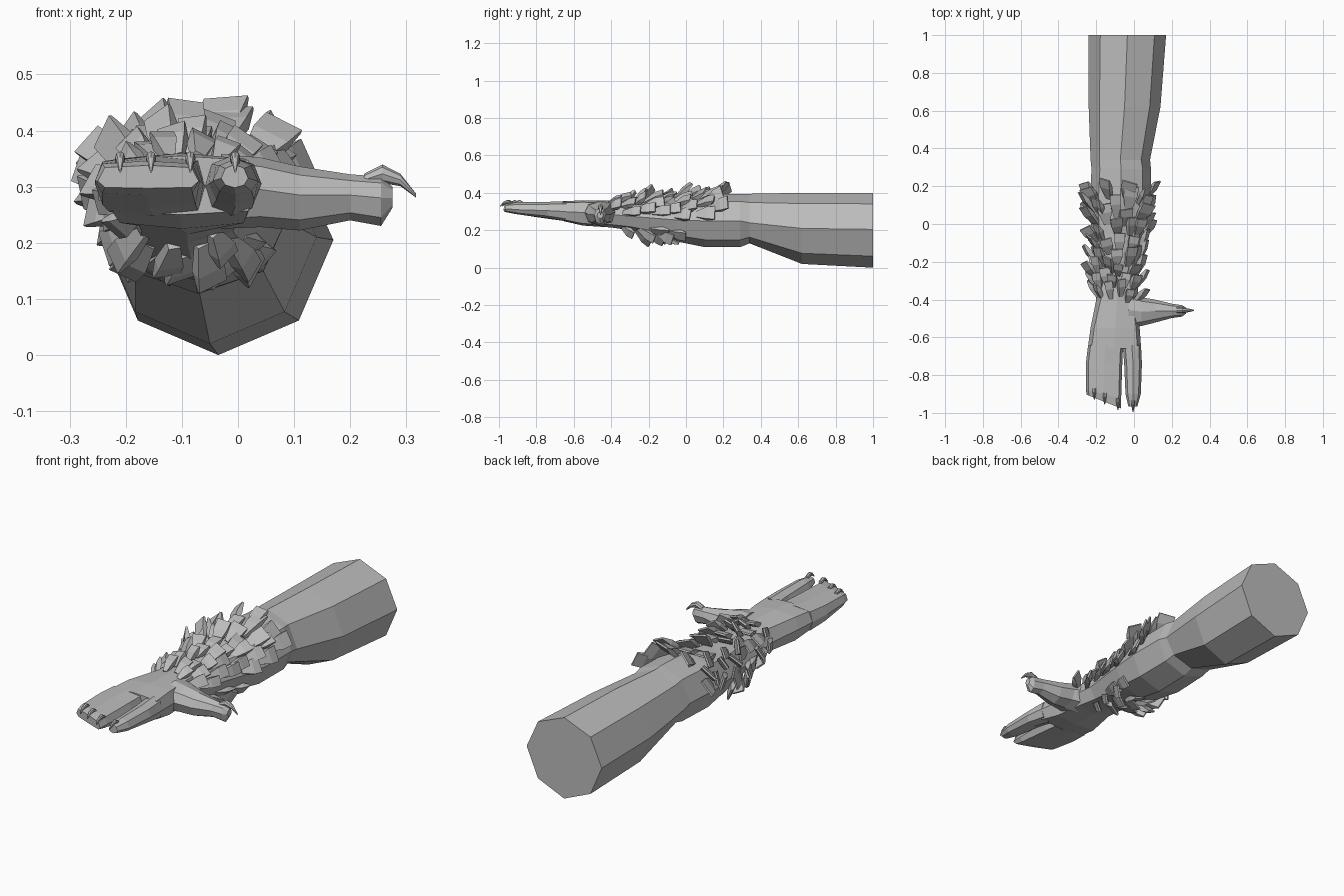
import bpy, bmesh, math, random
from mathutils import Vector, Matrix

if "Cube" in bpy.data.objects:
    bpy.data.objects.remove(bpy.data.objects["Cube"])

random.seed(4)
grey = bpy.data.materials.new("grey")
grey.diffuse_color = (0.5, 0.5, 0.5, 1)
grey.use_nodes = True
grey.node_tree.nodes["Principled BSDF"].inputs["Base Color"].default_value = grey.diffuse_color


def finish(name, bm):
    bmesh.ops.recalc_face_normals(bm, faces=bm.faces)
    me = bpy.data.meshes.new(name)
    bm.to_mesh(me)
    bm.free()
    me.materials.append(grey)
    ob = bpy.data.objects.new(name, me)
    bpy.context.collection.objects.link(ob)
    return ob


def loft(name, rings, along_x=False):
    """Eight-sided loft; ring = position, side min/max, z min/max, widest z, boxiness, end slant."""
    bm = bmesh.new()
    loops = []
    for a, u0, u1, z0, z1, zm, k, slant in rings:
        c, r = (u0 + u1) / 2, (u1 - u0) / 2
        loop = []
        for s, t in ((1, 0), (k, k), (0, 1), (-k, k), (-1, 0), (-k, -k), (0, -1), (k, -k)):
            u = c + s * r
            z = zm + t * ((z1 - zm) if t > 0 else (zm - z0))
            p = a + slant * s * r
            loop.append(bm.verts.new((p, u, z) if along_x else (u, p, z)))
        loops.append(loop)
    for l0, l1 in zip(loops, loops[1:]):
        for i in range(8):
            j = (i + 1) % 8
            bm.faces.new((l0[i], l0[j], l1[j], l1[i]))
    bm.faces.new(loops[0])
    bm.faces.new(loops[-1])
    return finish(name, bm)


# Forearm, wrist and palm
ARM = [
    (1.00, -0.24, 0.17, 0.00, 0.40, 0.205, 0.70, 0),
    (0.62, -0.24, 0.14, 0.02, 0.40, 0.21, 0.70, 0),
    (0.34, -0.23, 0.085, 0.13, 0.395, 0.24, 0.70, 0),
    (0.29, -0.225, 0.09, 0.11, 0.395, 0.25, 0.72, 0),
    (0.10, -0.235, 0.09, 0.11, 0.39, 0.25, 0.72, 0),
    (-0.05, -0.225, 0.07, 0.14, 0.375, 0.255, 0.72, 0),
    (-0.30, -0.20, 0.02, 0.20, 0.36, 0.275, 0.74, 0),
    (-0.40, -0.20, 0.02, 0.215, 0.36, 0.285, 0.78, 0),
    (-0.55, -0.23, 0.03, 0.225, 0.36, 0.295, 0.85, 0),
    (-0.66, -0.245, 0.038, 0.25, 0.355, 0.30, 0.86, 0),
]
loft("arm_and_palm", ARM)

# Three joined fingers and the separate index finger
loft("joined_fingers", [
    (-0.64, -0.243, -0.058, 0.248, 0.355, 0.30, 0.86, 0),
    (-0.74, -0.255, -0.062, 0.262, 0.351, 0.305, 0.86, 0),
    (-0.90, -0.255, -0.068, 0.285, 0.346, 0.31, 0.86, -0.25),
    (-0.94, -0.25, -0.07, 0.297, 0.338, 0.31, 0.86, -0.40)])
loft("index_finger", [
    (-0.64, -0.06, 0.037, 0.248, 0.355, 0.30, 0.75, 0),
    (-0.74, -0.052, 0.042, 0.265, 0.352, 0.305, 0.72, 0),
    (-0.90, -0.045, 0.036, 0.285, 0.35, 0.31, 0.70, 0),
    (-0.965, -0.03, 0.018, 0.298, 0.34, 0.315, 0.70, 0)])

# Thumb
loft("thumb", [
    (-0.03, -0.55, -0.36, 0.225, 0.358, 0.295, 0.75, 0),
    (0.04, -0.54, -0.388, 0.228, 0.352, 0.295, 0.72, 0),
    (0.11, -0.522, -0.40, 0.222, 0.336, 0.285, 0.70, 0),
    (0.20, -0.498, -0.422, 0.24, 0.322, 0.285, 0.70, 0),
    (0.255, -0.49, -0.43, 0.23, 0.318, 0.28, 0.70, 0),
    (0.275, -0.475, -0.442, 0.262, 0.30, 0.28, 0.70, 0)], True)


# Claws: small hooked lofts on each fingertip
def claw(name, a, mid, z, d, size, along_x=False):
    steps = ((0, .5, 0, .3), (.35, .5, .12, .45), (.7, .35, 0, .3), (1, .1, -.3, .1))
    loft(name, [(a + d * size * t, mid - w * size * .3, mid + w * size * .3,
                 z + (h - th * .4) * size, z + (h + th * .4) * size, z + h * size, 0.7, 0)
                for t, w, h, th in steps], along_x)


for i, (x, y) in enumerate(((-0.21, -0.87), (-0.155, -0.895), (-0.085, -0.925), (-0.005, -0.935))):
    claw("claw_%d" % i, y, x, 0.345, -1, 0.06)
claw("thumb_claw", 0.225, -0.457, 0.312, 1, 0.092, True)


# Ruff of flared wedge scales around the forearm
def arm_section(y):
    for a, b in zip(ARM, ARM[1:]):
        if b[0] <= y <= a[0]:
            t = (a[0] - y) / (a[0] - b[0])
            return [p + (q - p) * t for p, q in zip(a, b)]


bm = bmesh.new()
ROWS = 9
for row in range(ROWS):
    y0 = -0.40 + row * 0.065
    for n in range(13):
        ang = math.tau * (n + 0.5 * (row % 2)) / 13 + random.uniform(-.12, .12)
        y = y0 + random.uniform(-.02, .02)
        c, s = math.cos(ang), math.sin(ang)
        # The underside carries a shorter band, leaving the sides bare behind it
        if s < 0.1 and (y > -0.08 or y < -0.34 or (c > 0.75)):
            continue
        _, x0, x1, z0, z1, zm, _, _ = arm_section(y)
        base = Vector(((x0 + x1) / 2 + c * (x1 - x0) / 2 * .93, y,
                       zm + s * ((z1 - zm) if s > 0 else (zm - z0)) * .93))
        out = Vector((c, 0, s))
        lean = random.uniform(0.7, 1.25)
        up = (out * math.cos(lean) + Vector((0, math.sin(lean), 0))).normalized()
        side = up.cross(out).normalized()
        side = Matrix.Rotation(random.uniform(-.5, .5), 3, up) @ side
        thick = up.cross(side)
        grow = 0.75 + 0.35 * row / (ROWS - 1)
        length = random.uniform(.095, .14) * grow
        wide = random.uniform(.028, .038) * grow
        # Narrow root, broad middle and a thin flat end
        prev = None
        for t, w, th in ((0, .45, .008), (.6, .95, .013), (1, 1, .004)):
            p = base + up * length * t
            ring = [bm.verts.new(p + side * wide * w * i + thick * th * j)
                    for i, j in ((-1, -1), (1, -1), (1, 1), (-1, 1))]
            if prev:
                for i in range(4):
                    j = (i + 1) % 4
                    bm.faces.new((prev[i], prev[j], ring[j], ring[i]))
            else:
                bm.faces.new(ring)
            prev = ring
        bm.faces.new(prev)
finish("ruff_scales", bm)
